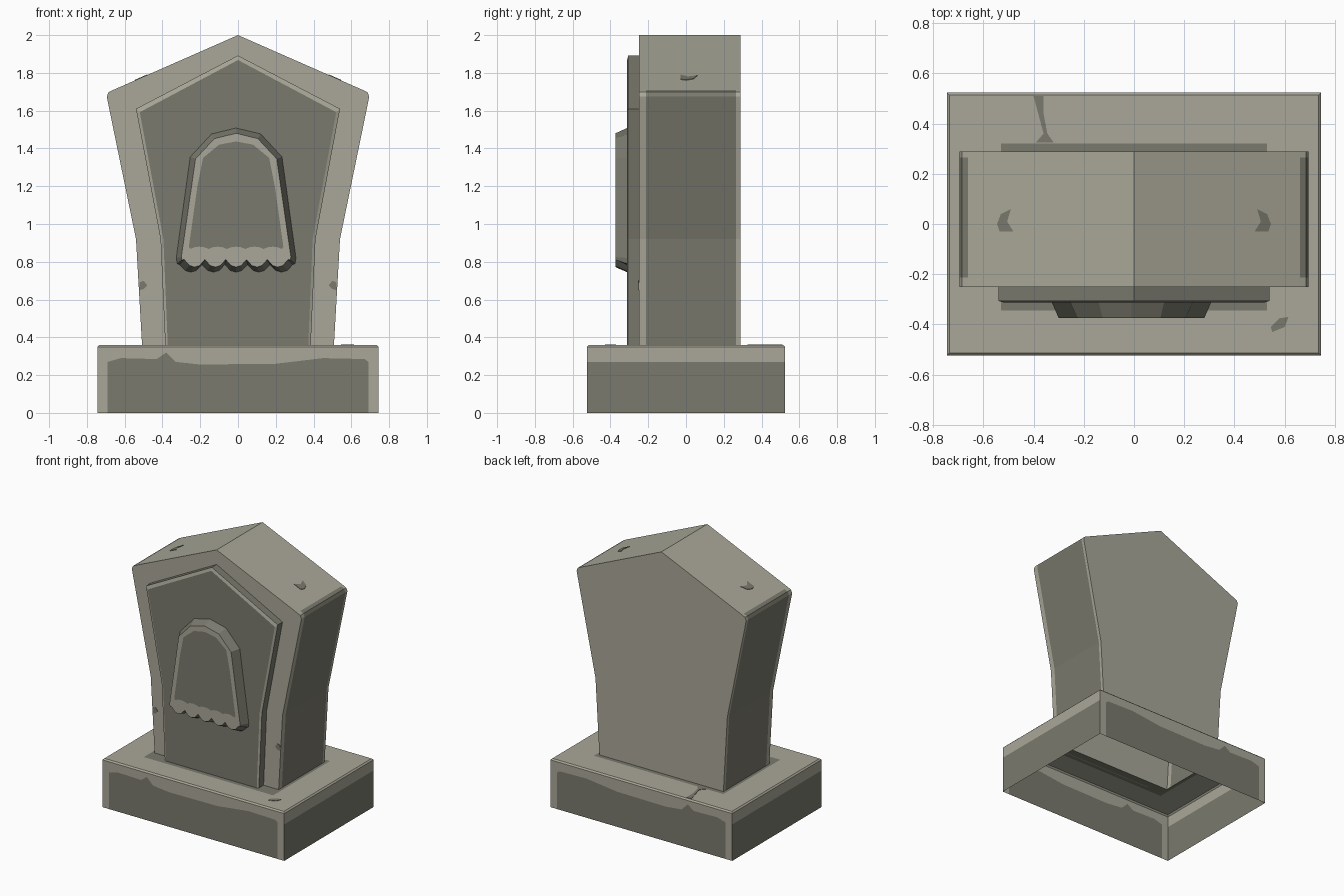
import bpy, bmesh, math

if "Cube" in bpy.data.objects:
    bpy.data.objects.remove(bpy.data.objects["Cube"])


def material(name, rgb):
    m = bpy.data.materials.new(name)
    m.diffuse_color = (*rgb, 1)
    m.use_nodes = True
    m.node_tree.nodes["Principled BSDF"].inputs["Base Color"].default_value = m.diffuse_color
    return m


MATS = [material("light_stone", (0.40, 0.39, 0.315)),
        material("dark_stone", (0.195, 0.193, 0.155))]
LIGHT, DARK = 0, 1


def finish(bm, name):
    bmesh.ops.recalc_face_normals(bm, faces=bm.faces[:])
    me = bpy.data.meshes.new(name)
    bm.to_mesh(me)
    bm.free()
    for m in MATS:
        me.materials.append(m)
    ob = bpy.data.objects.new(name, me)
    bpy.context.collection.objects.link(ob)
    return ob


def loft(name, loops, rule, start_cap=None, end_cap=None, skip_below=None):
    """Bridge equal-length closed loops; rule(band, face centre) gives the colour."""
    bm = bmesh.new()
    rows = [[bm.verts.new(p) for p in loop] for loop in loops]
    n = len(rows[0])
    for b in range(len(rows) - 1):
        for i in range(n):
            j = (i + 1) % n
            quad = [rows[b][i], rows[b][j], rows[b + 1][j], rows[b + 1][i]]
            if skip_below and all(v.co.z <= skip_below for v in quad):
                continue
            f = bm.faces.new(quad)
            f.material_index = rule(b, f.calc_center_median())
    for row, cap in ((rows[0], start_cap), (rows[-1], end_cap)):
        if cap is not None:
            bm.faces.new(row).material_index = cap
    return finish(bm, name)


def mirrored(half):
    """Close a right-hand profile that starts on the centre line."""
    return half + [(-x, z) for x, z in reversed(half[1:])]


def at_y(profile, y):
    return [(x, y, z) for x, z in profile]


# base: open-bottomed block, light worn upper edge with an uneven border
worn = [(-.745, .27), (-.69, .27), (-.62, .29), (-.43, .285), (-.38, .32), (-.33, .27),
        (-.2, .256), (.2, .26), (.45, .29), (.67, .285), (.69, .27), (.745, .27)]


def base_loop(hx, y0, y1, z=None):
    s = hx / .745
    front = [(x * s, y0, w if z is None else z) for x, w in worn]
    back = [(x * s, y1, w if z is None else z) for x, w in reversed(worn)]
    return front + back


def base_rule(band, c):
    if band == 0:
        return LIGHT if .69 < abs(c.x) < .74 else DARK
    return DARK if band == 4 else LIGHT


loft("base", [base_loop(.745, -.523, .523, 0),
              base_loop(.745, -.523, .523),
              base_loop(.745, -.523, .523, .35),
              base_loop(.735, -.513, .513, .36),
              base_loop(.53, -.345, .32, .36),
              base_loop(.505, -.25, .288, .36)], base_rule)

# main stone: pointed top, flaring shoulders, dark sides with light edges
stone = mirrored([(0, 2.0), (.66, 1.71), (.685, 1.698), (.695, 1.675), (.69, 1.65),
                  (.54, .92), (.508, .36)])
loft("headstone", [at_y(stone, y) for y in (-.25, -.212, .265, .288)],
     lambda b, c: DARK if b == 1 and c.z < 1.706 else LIGHT,
     LIGHT, LIGHT, skip_below=.361)

# raised front panel with a light chamfered rim
panel = mirrored([(0, 1.892), (.54, 1.61), (.41, .92), (.385, .36)])
panel_in = mirrored([(0, 1.868), (.52, 1.592), (.395, .92), (.372, .36)])
loft("front_panel", [at_y(panel, -.25), at_y(panel, -.306), at_y(panel_in, -.312)],
     lambda b, c: DARK if b == 0 else LIGHT, None, DARK)


# emblem: domed plate with a scalloped hem
def emblem(half, hem_w, hem_z, depth, y):
    dome = [(x - .01, z) for x, z in mirrored(half)]
    k = len(half)
    hem = []
    for i in range(21):
        t = i / 20
        hem.append((hem_w * (1 - 2 * t) - .01,
                    hem_z - depth * abs(math.sin(5 * math.pi * t)) ** .7))
    return at_y(dome[:k] + hem + dome[k:], y)


outer = emblem([(0, 1.508), (.13, 1.477), (.243, 1.355), (.317, .82), (.312, .79)],
               .30, .785, .04, -.312)
rim = emblem([(0, 1.48), (.115, 1.452), (.215, 1.345), (.29, .825), (.286, .81)],
             .275, .812, .04, -.374)
inner = emblem([(0, 1.437), (.09, 1.42), (.175, 1.35), (.205, 1.2), (.25, .88)],
               .243, .868, -.012, -.374)
loft("emblem", [outer, rim, inner],
     lambda b, c: DARK if b == 0 else LIGHT, None, DARK)


# weathering marks: very thin dark plates
def mark(name, points, lift):
    bm = bmesh.new()
    f = bm.faces.new([bm.verts.new(p) for p in points])
    f.material_index = DARK
    ext = bmesh.ops.extrude_face_region(bm, geom=[f])
    for v in ext["geom"]:
        if isinstance(v, bmesh.types.BMVert):
            v.co.x += lift[0]
            v.co.y += lift[1]
            v.co.z += lift[2]
    finish(bm, name)


crescent = [(.49, .05), (.53, .03), (.545, -.01), (.535, -.04), (.48, -.04), (.505, 0)]
for side, s in (("right", 1), ("left", -1)):
    mark("roof_chip_" + side,
         [(s * x, y + .01, 2 - x * .29 / .66) for x, y in crescent], (0, 0, .003))
    mark("edge_chip_" + side,
         [(s * x, -.25, z) for x, z in ((.48, .675), (.50, .70), (.522, .69),
                                        (.52, .65), (.50, .655))], (0, -.003, 0))
mark("base_chip", [(x, y, .36) for x, y in ((.545, -.41), (.55, -.43), (.6, -.41),
                                            (.615, -.37), (.58, -.375))], (0, 0, .003))
mark("base_crack", [(x, y, .36) for x, y in ((-.40, .51), (-.36, .51), (-.36, .44),
                                             (-.345, .36), (-.32, .325), (-.39, .325),
                                             (-.36, .36))], (0, 0, .003))
